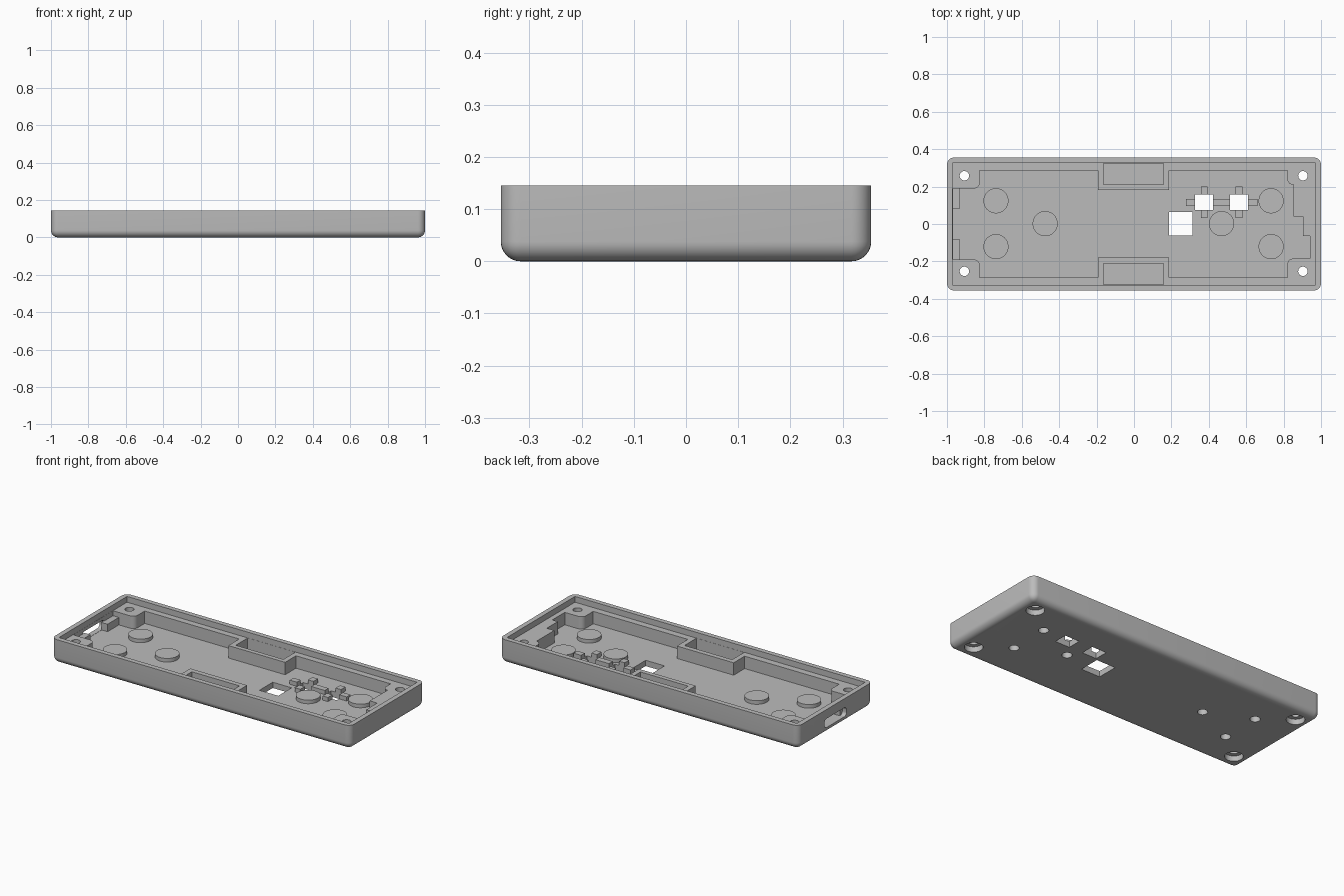
import bpy, bmesh, math
from mathutils import Matrix, Vector

default = bpy.data.objects.get("Cube")
if default:
    bpy.data.objects.remove(default, do_unlink=True)

GREY = (0.5, 0.5, 0.5, 1)
plastic = bpy.data.materials.new("grey plastic")
plastic.use_nodes = True
plastic.diffuse_color = GREY
plastic.node_tree.nodes["Principled BSDF"].inputs["Base Color"].default_value = GREY

FLOOR, LEDGE, TOP, OVER = 0.035, 0.11, 0.145, 0.2


def finish(name, bm):
    bmesh.ops.recalc_face_normals(bm, faces=bm.faces[:])
    mesh = bpy.data.meshes.new(name)
    bm.to_mesh(mesh)
    bm.free()
    mesh.materials.append(plastic)
    obj = bpy.data.objects.new(name, mesh)
    bpy.context.collection.objects.link(obj)
    return obj


def box(name, x, y, z, bevel=0, rule=None):
    """Box from ranges; edges chosen by the rule are rounded."""
    bm = bmesh.new()
    bmesh.ops.create_cube(bm, size=1)
    for v in bm.verts:
        v.co = Vector([sum(r) / 2 + c * (r[1] - r[0]) for r, c in zip((x, y, z), v.co)])
    if bevel:
        edges = [e for e in bm.edges if rule(e.verts[0].co, e.verts[1].co)]
        bmesh.ops.bevel(bm, geom=edges, offset=bevel, segments=8, profile=0.5, affect='EDGES')
    return finish(name, bm)


def cylinder(name, x, y, radius, z0, z1):
    bm = bmesh.new()
    bmesh.ops.create_cone(bm, cap_ends=True, segments=48, radius1=radius, radius2=radius,
                          depth=z1 - z0, matrix=Matrix.Translation((x, y, (z0 + z1) / 2)))
    return finish(name, bm)


def prism(name, points, z0, z1):
    bm = bmesh.new()
    face = bm.faces.new([bm.verts.new((px, py, z0)) for px, py in points])
    top = bmesh.ops.extrude_face_region(bm, geom=[face])["geom"]
    bmesh.ops.translate(bm, vec=(0, 0, z1 - z0),
                        verts=[g for g in top if isinstance(g, bmesh.types.BMVert)])
    return finish(name, bm)


def arc(cx, cy, r, a0, a1, n=6):
    angles = [math.radians(a0 + (a1 - a0) * i / n) for i in range(n + 1)]
    return [(cx + r * math.cos(a), cy + r * math.sin(a)) for a in angles]


def cut(obj, cutters):
    """Subtract every cutter and bake the result."""
    for c in cutters:
        c.hide_render = True
        m = obj.modifiers.new("cut", 'BOOLEAN')
        m.operation, m.solver, m.object = 'DIFFERENCE', 'EXACT', c
    graph = bpy.context.evaluated_depsgraph_get()
    baked = bpy.data.meshes.new_from_object(obj.evaluated_get(graph))
    obj.modifiers.clear()
    obj.data = baked


# Outer shell, rounded everywhere but the open top
case = box("case_tray", (-1, 1), (-0.355, 0.355), (0, TOP), 0.038,
           lambda a, b: min(a.z, b.z) < 0.01)

# Inner outline: corner posts, stepped right end, side box walls
R = 0.03
outline = [(-0.969, 0.19)] + arc(-0.825 - R, 0.19 + R, R, -90, 0) + [(-0.825, 0.287)]
outline += [(-0.193, 0.287), (-0.193, 0.183), (0.187, 0.183), (0.187, 0.287), (0.82, 0.287)]
outline += arc(0.82 + R, 0.21 + R, R, 180, 270)
outline += [(0.853, 0.21), (0.853, 0.04), (0.903, 0.04), (0.903, -0.065), (0.94, -0.065), (0.94, -0.185)]
outline += arc(0.82 + R, -0.185 - R, R, 90, 180)
outline += [(0.82, -0.285), (0.187, -0.285), (0.187, -0.18), (-0.193, -0.18), (-0.193, -0.285), (-0.825, -0.285)]
outline += arc(-0.825 - R, -0.19 - R, R, 0, 90) + [(-0.969, -0.19)]

cavity = [box("rim_cutter", (-0.97, 0.97), (-0.325, 0.325), (LEDGE, OVER)),
          prism("cavity_cutter", outline, FLOOR, OVER)]

# Side box pockets
for s in (-1, 1):
    cavity.append(box("side_pocket_cutter", (-0.162, 0.157), sorted((s * 0.21, s * 0.324)),
                      (FLOOR, OVER)))

# Connector slot through the left wall
cavity.append(box("slot_cutter", (-1.1, -0.95), (-0.105, 0.105), (0.036, 0.09), 0.02,
                  lambda a, b: abs(a.x - b.x) > 0.1))

# Corner screw holes with counterbores
for x in (-0.907, 0.903):
    for y in (-0.253, 0.258):
        cavity.append(cylinder("screw_cutter", x, y, 0.025, -0.1, OVER))
        cavity.append(cylinder("counterbore_cutter", x, y, 0.05, -0.1, 0.035 - 0.003))

# Floor openings
windows = [box("window_cutter", x, y, (-0.1, OVER)) for x, y in (
    ((0.187, 0.313), (-0.062, 0.065)),
    ((0.326, 0.422), (0.075, 0.157)),
    ((0.513, 0.609), (0.075, 0.157)))]

# Round bosses with blind holes from below
spots = [(-0.738, 0.124), (-0.738, -0.121), (-0.475, 0.002),
         (0.468, 0.002), (0.733, 0.124), (0.733, -0.121)]
sockets = [cylinder("socket_cutter", x, y, 0.028, -0.1, 0.044) for x, y in spots]
bosses = [cylinder("floor_boss", x, y, 0.067, 0.025, 0.057) for x, y in spots]

# Crossing ribs around the two small openings
ribs = [box("long_rib", (0.278, 0.659), (0.097, 0.133), (0.03, 0.06))]
for x in (0.376, 0.561):
    ribs.append(box("cross_rib", (x - 0.018, x + 0.018), (0.032, 0.2), (0.03, 0.06)))

# Stops beside the connector slot
stops = [box("slot_stop", (-0.972, -0.93), sorted((s * 0.082, s * 0.192)), (0.03, 0.08))
         for s in (-1, 1)]

cut(case, cavity + windows + sockets)
for boss, socket in zip(bosses, sockets):
    cut(boss, [socket])
for rib in ribs:
    cut(rib, windows)
for cutter in cavity + windows + sockets:
    bpy.data.objects.remove(cutter, do_unlink=True)

# Smooth rounded surfaces, crisp edges
for obj in [case] + bosses + ribs + stops:
    bpy.ops.object.select_all(action='DESELECT')
    obj.select_set(True)
    bpy.context.view_layer.objects.active = obj
    bpy.ops.object.shade_smooth_by_angle(angle=math.radians(30))
